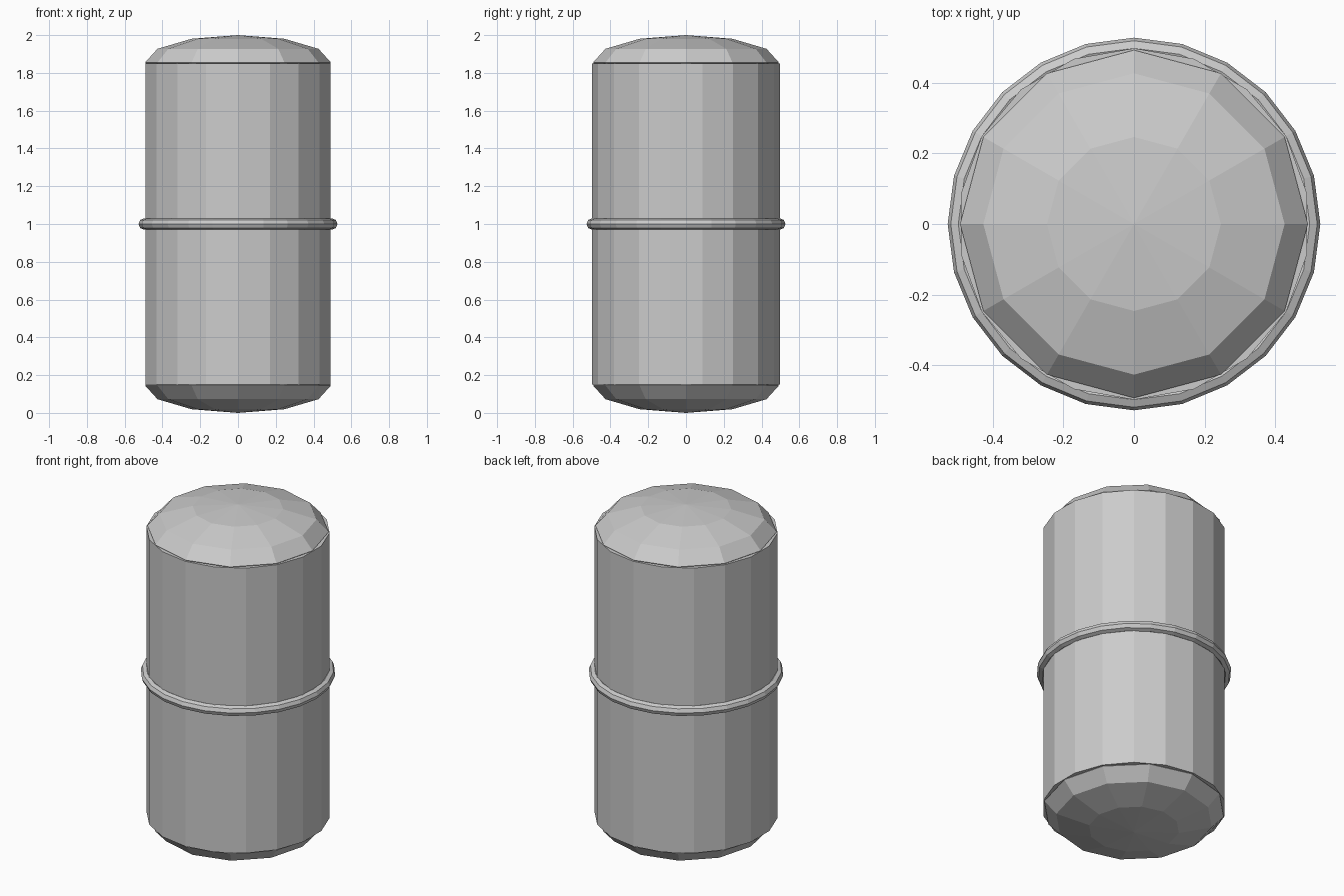
import bpy
import math

if "Cube" in bpy.data.objects:
    bpy.data.objects.remove(bpy.data.objects["Cube"])


def finish(name):
    obj = bpy.context.object
    obj.name = name
    obj.data.name = name
    return obj


# Main 18-sided body
bpy.ops.mesh.primitive_cylinder_add(vertices=18, radius=0.497, depth=1.70, location=(0, 0, 1))
finish("body")

# Shallow 12-sided domed ends
DOME_HEIGHT = 0.145
for name, z in (("bottom_dome", DOME_HEIGHT), ("top_dome", 2 - DOME_HEIGHT)):
    bpy.ops.mesh.primitive_uv_sphere_add(segments=12, ring_count=6, radius=1, location=(0, 0, z))
    finish(name).scale = (0.492, 0.492, DOME_HEIGHT)

# Raised band around the middle
bpy.ops.mesh.primitive_torus_add(major_segments=24, minor_segments=8, major_radius=0.497,
                                 minor_radius=0.03, location=(0, 0, 1))
band = finish("middle_band")
for poly in band.data.polygons:
    poly.use_smooth = False
